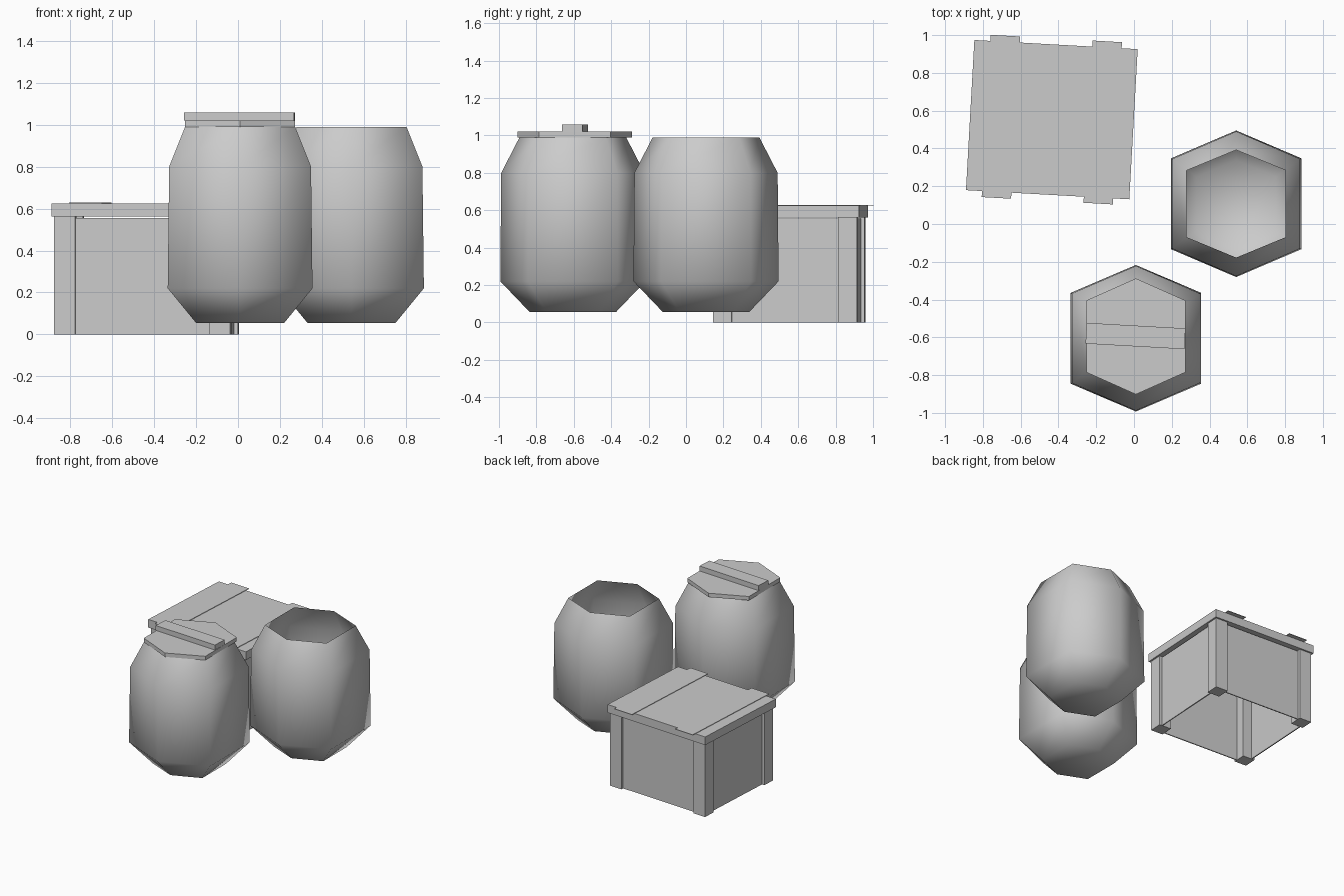
import bpy, bmesh, math
from mathutils import Matrix

if "Cube" in bpy.data.objects:
    bpy.data.objects.remove(bpy.data.objects["Cube"])

grey = bpy.data.materials.new("plain_grey")
grey.diffuse_color = (0.6, 0.6, 0.6, 1)
grey.use_nodes = True
grey.node_tree.nodes["Principled BSDF"].inputs["Base Color"].default_value = grey.diffuse_color


def finish(name, bm, matrix):
    bmesh.ops.recalc_face_normals(bm, faces=bm.faces)
    me = bpy.data.meshes.new(name)
    bm.to_mesh(me)
    bm.free()
    me.materials.append(grey)
    ob = bpy.data.objects.new(name, me)
    ob.matrix_world = matrix
    bpy.context.collection.objects.link(ob)
    return ob


def place(x, y, degrees=0):
    return Matrix.Translation((x, y, 0)) @ Matrix.Rotation(math.radians(degrees), 4, 'Z')


def box(name, x0, x1, y0, y1, z0, z1, matrix):
    bm = bmesh.new()
    bmesh.ops.create_cube(bm, size=1)
    for v in bm.verts:
        v.co = ((x0 + x1) / 2 + v.co.x * (x1 - x0),
                (y0 + y1) / 2 + v.co.y * (y1 - y0),
                (z0 + z1) / 2 + v.co.z * (z1 - z0))
    return finish(name, bm, matrix)


def hexagon(bm, hx, hy, z):
    # slightly stretched hexagon with points toward the front and back
    k = hy * 0.62
    pts = [(0, hy), (-hx, k), (-hx, -k), (0, -hy), (hx, -k), (hx, k)]
    return [bm.verts.new((x, y, z)) for x, y in pts]


def loft(name, rings, matrix, cap_top):
    bm = bmesh.new()
    loops = [hexagon(bm, *r) for r in rings]
    for a, b in zip(loops, loops[1:]):
        for i in range(6):
            j = (i + 1) % 6
            bm.faces.new((a[i], a[j], b[j], b[i]))
    bm.faces.new(loops[0])
    if cap_top:
        bm.faces.new(loops[-1])
    return finish(name, bm, matrix)


# Open barrels with smooth bulging sides
barrel = [(0.21, 0.23, 0.055), (0.345, 0.388, 0.22),
          (0.338, 0.383, 0.80), (0.262, 0.285, 0.99)]
for name, x, y in (("open_barrel", 0.541, 0.107), ("lidded_barrel", 0.01, -0.605)):
    ob = loft(name, barrel, place(x, y), False)
    for p in ob.data.polygons:
        p.use_smooth = True

# Barrel lid and its handle bar
loft("barrel_lid", [(0.262, 0.307, 0.99), (0.262, 0.307, 1.02)], place(0.01, -0.595), True)
box("lid_bar", -0.262, 0.262, -0.055, 0.055, 1.02, 1.058, place(0.008, -0.593, -3.2))

# Crate: corner posts, recessed panels, overhanging top
crate = place(-0.435, 0.5525, -3.2)
W, D, P, R, T = 0.42, 0.385, 0.10, 0.02, 0.008
for sx in (-1, 1):
    for sy in (-1, 1):
        xs = sorted((sx * W, sx * (W - P)))
        ys = sorted((sy * D, sy * (D - P)))
        box("crate_post", *xs, *ys, 0, 0.562, crate)
for s in (-1, 1):
    ys = sorted((s * (D - R), s * (D - R - T)))
    box("crate_front_back_panel", P - W, W - P, *ys, 0, 0.555, crate)
    xs = sorted((s * (W - R), s * (W - R - T)))
    box("crate_side_panel", *xs, P - D, D - P, 0, 0.555, crate)
box("crate_top", -0.433, 0.433, -0.398, 0.398, 0.562, 0.625, crate)

# Thin boards laid across the top
for cx in (-0.27, 0.27):
    box("crate_top_board", cx - 0.078, cx + 0.078, -0.43, 0.43, 0.625, 0.629, crate)
